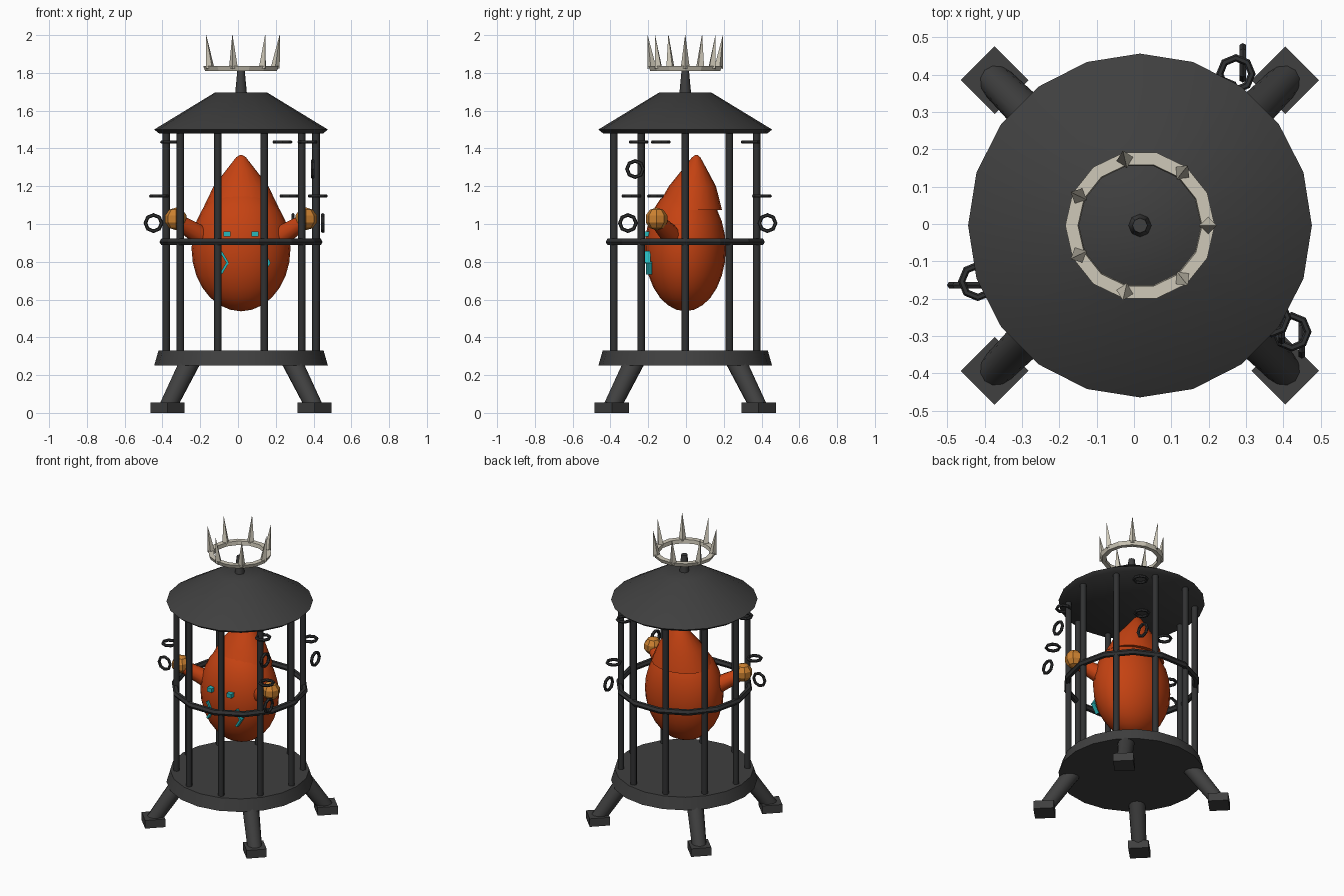
import bpy, bmesh, math
from mathutils import Vector, Matrix

if "Cube" in bpy.data.objects:
    bpy.data.objects.remove(bpy.data.objects["Cube"])

CENTRE = Vector((0.016, -0.004, 0))


def material(name, rgb):
    m = bpy.data.materials.new(name)
    m.use_nodes = True
    m.diffuse_color = (*rgb, 1)
    m.node_tree.nodes["Principled BSDF"].inputs["Base Color"].default_value = (*rgb, 1)
    return m


IRON = material("iron", (0.05, 0.05, 0.05))
DARK = material("dark_iron", (0.03, 0.031, 0.032))
BONE = material("bone", (0.62, 0.58, 0.48))
ORANGE = material("burnt_orange", (0.56, 0.055, 0.006))
GOLD = material("amber", (0.6, 0.22, 0.03))
TEAL = material("teal", (0.02, 0.48, 0.5))


def finish(name, bm, mat, smooth=None):
    bmesh.ops.recalc_face_normals(bm, faces=bm.faces[:])
    mesh = bpy.data.meshes.new(name)
    bm.to_mesh(mesh)
    bm.free()
    mesh.materials.append(mat)
    ob = bpy.data.objects.new(name, mesh)
    ob.location = CENTRE
    bpy.context.collection.objects.link(ob)
    if smooth:
        bpy.ops.object.select_all(action="DESELECT")
        bpy.context.view_layer.objects.active = ob
        ob.select_set(True)
        bpy.ops.object.shade_smooth_by_angle(angle=math.radians(smooth))
    return ob


def loft(name, rings, sides, mat, smooth=None, squash=1, phase=0.0, closed=False):
    """Skin rings of (radius, z, y shift); closed joins the last ring to the first."""
    bm = bmesh.new()
    loops = []
    for r, z, dy in rings:
        angles = [phase + math.tau * i / sides for i in range(sides)]
        loops.append([bm.verts.new((r * math.cos(a), dy + r * squash * math.sin(a), z)) for a in angles])
    pairs = list(zip(loops, loops[1:]))
    if closed:
        pairs.append((loops[-1], loops[0]))
    else:
        bm.faces.new(loops[0])
        bm.faces.new(loops[-1])
    for low, high in pairs:
        for i in range(sides):
            j = (i + 1) % sides
            bm.faces.new((low[i], low[j], high[j], high[i]))
    return finish(name, bm, mat, smooth)


def rod(name, a, b, r1, r2, sides, mat, smooth=None):
    a, b = Vector(a), Vector(b)
    bm = bmesh.new()
    turn = (b - a).to_track_quat("Z", "Y").to_matrix().to_4x4()
    bmesh.ops.create_cone(bm, cap_ends=True, segments=sides, radius1=r1, radius2=r2,
                          depth=(b - a).length, matrix=Matrix.Translation((a + b) / 2) @ turn)
    return finish(name, bm, mat, smooth)


def box(name, centre, size, mat, turn=None):
    bm = bmesh.new()
    m = Matrix.Translation(centre) @ (turn or Matrix()) @ Matrix.Diagonal((*size, 1))
    bmesh.ops.create_cube(bm, size=1, matrix=m)
    return finish(name, bm, mat)


def torus(name, major, minor, seg, minor_seg, mat, z=0):
    tube = [math.tau * k / minor_seg for k in range(minor_seg)]
    return loft(name, [(major + minor * math.cos(t), z + minor * math.sin(t), 0) for t in tube],
                seg, mat, closed=True)


def polar(r, angle, z):
    return Vector((r * math.cos(angle), r * math.sin(angle), z))


# Cage: base disc, roof, finial, bars and middle hoop
loft("base_disc", [(0.46, 0.25, 0), (0.437, 0.33, 0)], 20, IRON, 30)
loft("roof", [(0.435, 1.48, 0), (0.46, 1.5, 0), (0.14, 1.695, 0)], 20, IRON, 40)
loft("roof_finial", [(0.032, 1.68, 0), (0.02, 1.81, 0)], 8, IRON, 50)
for i in range(10):
    a = math.tau * i / 10
    rod(f"cage_bar_{i + 1}", polar(0.397, a, 0.32), polar(0.397, a, 1.49), 0.02, 0.02, 8, DARK, 50)
torus("middle_hoop", 0.412, 0.02, 14, 6, DARK, 0.905)

# Splayed legs on square feet
for i in range(4):
    a = math.radians(45 + 90 * i)
    rod(f"leg_{i + 1}", polar(0.55, a, 0.03), polar(0.375, a, 0.28), 0.046, 0.054, 12, IRON, 40)
    box(f"foot_{i + 1}", polar(0.55, a, 0.028), (0.128, 0.128, 0.056), IRON, Matrix.Rotation(a, 4, "Z"))

# Floating crown with outward leaning spikes
loft("crown_band", [(0.19, 1.81, 0), (0.2, 1.836, 0), (0.166, 1.836, 0), (0.163, 1.81, 0)],
     14, BONE, closed=True)
for i in range(7):
    a = math.tau * i / 7
    rod(f"crown_spike_{i + 1}", polar(0.181, a, 1.825), polar(0.205, a, 2.0), 0.024, 0.001, 4, BONE)

# Loose chain links drifting outward: angle, start radius, drift, upright plane, link numbers
chains = [(-35, 0.43, 0.033, "Y", (0, 1, 2, 3)),
          (57.7, 0.41, 0.035, "Y", (0, 2, 3)),
          (199, 0.397, 0.031, "X", (0, 2, 3))]
for c, (deg, r0, drift, axis, numbers) in enumerate(chains):
    for n in numbers:
        link = torus(f"chain_{c + 1}_link_{n + 1}", 0.043, 0.01, 8, 6, DARK)
        link.location = CENTRE + polar(r0 + drift * n, math.radians(deg), 1.434 - 0.143 * n)
        if n % 2:
            link.rotation_euler["XY".index(axis)] = math.pi / 2

# Captive: egg body and pointed hood
steps = 14
egg = []
for k in range(steps + 1):
    t = math.pi * (k / steps - 0.5)
    egg.append((max(0.002, 0.262 * math.cos(t)), 0.87 + 0.332 * math.sin(t), 0))
loft("body", egg, 24, ORANGE, 60, squash=0.82)
loft("hood", [(0.205, 1.075, 0.018), (0.145, 1.2, 0.038), (0.075, 1.29, 0.05),
              (0.026, 1.353, 0.058), (0.006, 1.366, 0.059)], 20, ORANGE, 50, squash=0.86)

# Arms, fists, eyes and jagged cracks
for side, s in (("right", -1), ("left", 1)):
    rod(f"{side}_arm", (s * 0.17, -0.05, 0.91), (s * 0.335, -0.148, 1.015), 0.06, 0.04, 12, ORANGE, 40)
    bm = bmesh.new()
    bmesh.ops.create_uvsphere(bm, u_segments=8, v_segments=5, radius=0.06,
                              matrix=Matrix.Translation((s * 0.345, -0.152, 1.027)))
    finish(f"{side}_fist", bm, GOLD)
    box(f"{side}_eye", (s * 0.074, -0.207, 0.947), (0.036, 0.04, 0.028), TEAL)
    x = 0.133 if s > 0 else -0.088
    for part, dz, tilt in (("upper", 0.028, -1), ("lower", -0.028, 1)):
        box(f"{side}_{part}_crack", (x, -0.195 - 0.1 * dz, 0.795 + dz), (0.013, 0.03, 0.07), TEAL,
            Matrix.Rotation(tilt * math.radians(31), 4, "Y"))
